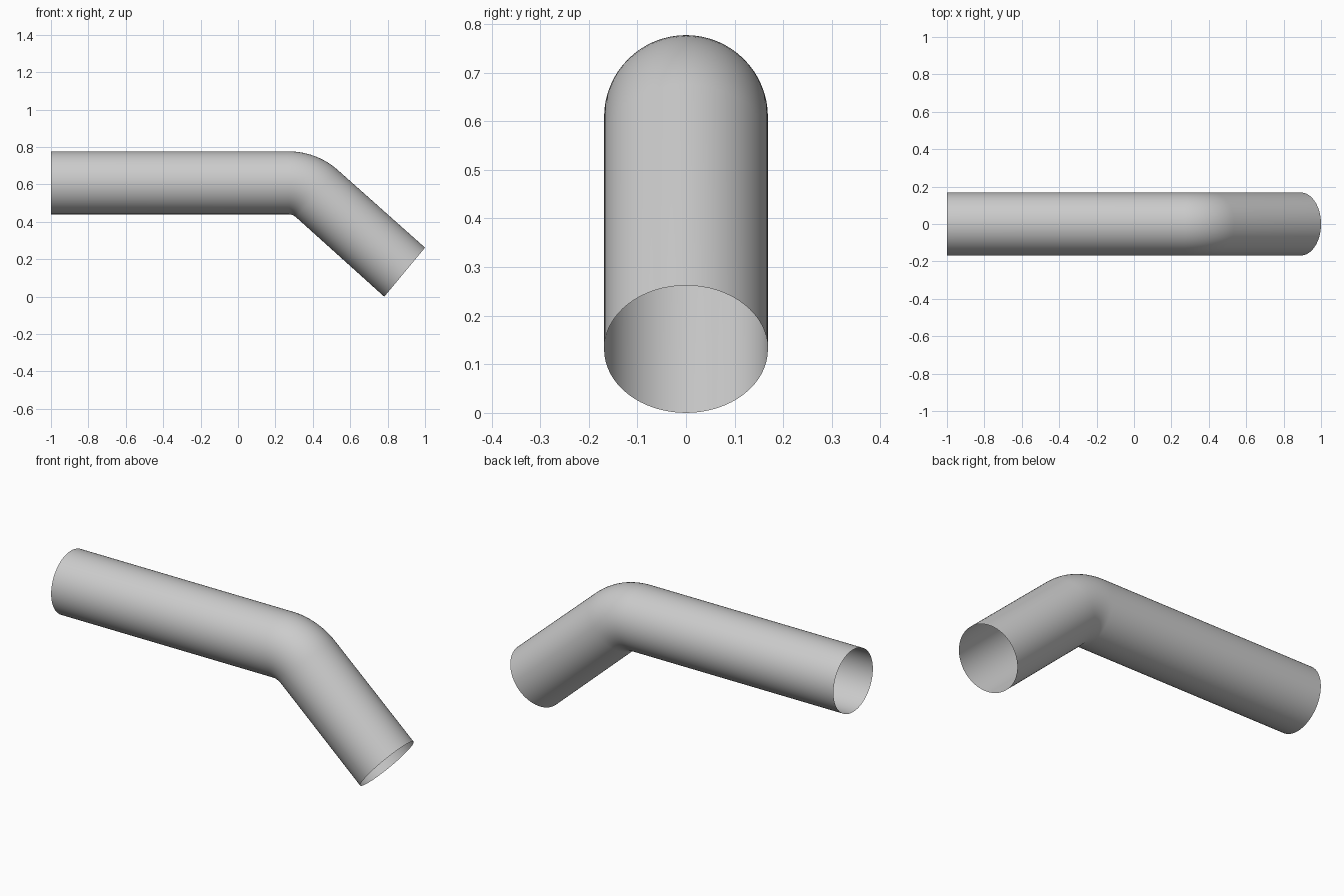
import bpy, bmesh
from math import sin, cos, pi, radians

if "Cube" in bpy.data.objects:
    bpy.data.objects.remove(bpy.data.objects["Cube"])

SIDES, R = 64, 0.1685
AXIS_Z = 0.6085
BEND_X, BEND_R, BEND = 0.27, 0.229, radians(41.8)
STEPS = 12

# Ring stations: centre (x, z) and in-plane radius vector (x, z)
stations = [(-1.0, AXIS_Z, 0.0, R)]
for i in range(STEPS + 1):
    a = BEND * i / STEPS
    stations.append((BEND_X + BEND_R * sin(a),
                     AXIS_Z - BEND_R * (1 - cos(a)),
                     R * sin(a), R * cos(a)))
# Lower mouth, cut very slightly off square
stations.append((0.891, 0.131, 0.109, 0.131))

# Open thin-walled tube skinned through the rings
bm = bmesh.new()
rings = []
for cx, cz, ux, uz in stations:
    rings.append([bm.verts.new((cx + ux * cos(t), R * sin(t), cz + uz * cos(t)))
                  for t in (2 * pi * k / SIDES for k in range(SIDES))])
for a, b in zip(rings, rings[1:]):
    for k in range(SIDES):
        n = (k + 1) % SIDES
        bm.faces.new((a[k], b[k], b[n], a[n])).smooth = True
bm.normal_update()
# Make the normals point away from the tube axis
if bm.faces[:][0].normal.z < 0:
    bmesh.ops.reverse_faces(bm, faces=bm.faces[:])

mesh = bpy.data.meshes.new("bent_pipe")
bm.to_mesh(mesh)
bm.free()
pipe = bpy.data.objects.new("bent_pipe", mesh)
bpy.context.collection.objects.link(pipe)
